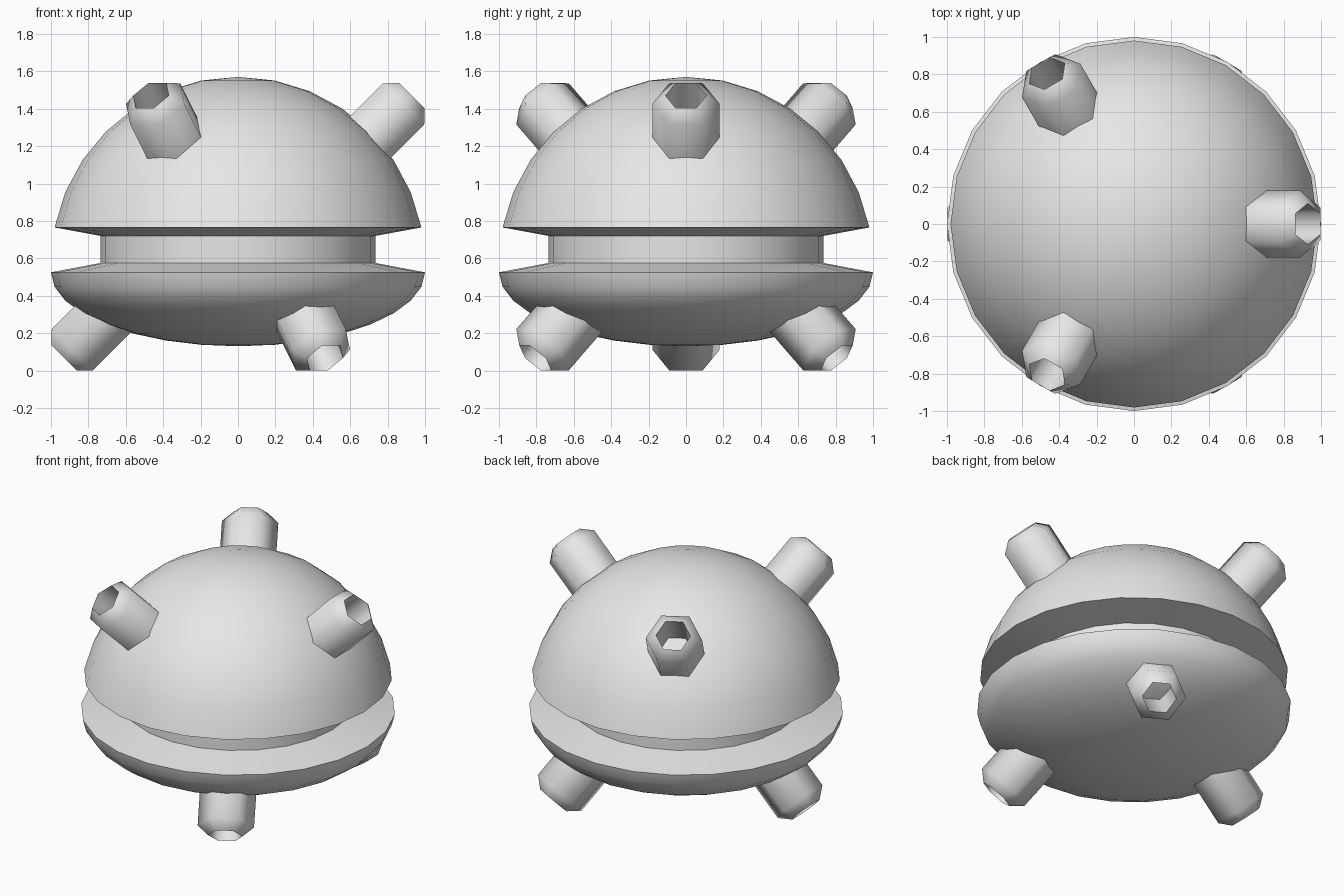
import bpy, bmesh, math
from mathutils import Vector

if "Cube" in bpy.data.objects:
    bpy.data.objects.remove(bpy.data.objects["Cube"])

grey = bpy.data.materials.new("light_grey")
grey.diffuse_color = (0.8, 0.8, 0.8, 1)
grey.use_nodes = True
grey.node_tree.nodes["Principled BSDF"].inputs["Base Color"].default_value = grey.diffuse_color


def revolve(name, rings, sides, origin, axis, start, smooth_angle):
    """Sweep (distance along axis, radius) rings around an axis."""
    axis, start = Vector(axis).normalized(), Vector(start).normalized()
    side = axis.cross(start)
    origin = Vector(origin)
    bm = bmesh.new()
    loops = []
    for d, r in rings:
        centre = origin + axis * d
        if r == 0:
            loops.append([bm.verts.new(centre)] * sides)
            continue
        angles = [math.tau * k / sides for k in range(sides)]
        loops.append([bm.verts.new(centre + r * (math.cos(a) * start + math.sin(a) * side))
                      for a in angles])
    for low, high in zip(loops, loops[1:]):
        for k in range(sides):
            n = (k + 1) % sides
            corners = list(dict.fromkeys((low[k], low[n], high[n], high[k])))
            bm.faces.new(corners)
    bmesh.ops.recalc_face_normals(bm, faces=bm.faces)
    mesh = bpy.data.meshes.new(name)
    bm.to_mesh(mesh)
    bm.free()
    mesh.materials.append(grey)
    obj = bpy.data.objects.new(name, mesh)
    bpy.context.collection.objects.link(obj)
    bpy.ops.object.select_all(action='DESELECT')
    obj.select_set(True)
    bpy.context.view_layer.objects.active = obj
    bpy.ops.object.shade_smooth_by_angle(angle=math.radians(smooth_angle))
    return obj


# Body: shallow bowl, recessed neck and round dome in one turned profile
step = math.pi / 16
bowl = [(0.525 - 0.395 * math.cos(i * step), math.sin(i * step)) for i in range(9)]
neck = [(0.575, 0.735), (0.72, 0.735)]
dome = [(0.57 + math.cos(i * step), math.sin(i * step)) for i in range(7, -1, -1)]
revolve("body", bowl + neck + dome, 24, (0, 0, 0), (0, 0, 1), (1, 0, 0), 40)

# Nozzles: chamfered hexagonal tubes with a deep bore, three above and three below
nozzle = [(-0.56, 0), (-0.56, 0.18), (-0.063, 0.18), (0, 0.11), (-0.52, 0.11), (-0.52, 0)]
for label, up, tip_z, first in (("upper", 1, 1.47, 0), ("lower", -1, 0.067, 60)):
    for i in range(3):
        a = math.radians(first + 120 * i)
        c, s = math.cos(a), math.sin(a)
        revolve(f"{label}_nozzle_{i + 1}", nozzle, 6, (0.93 * c, 0.93 * s, tip_z),
                (c, s, up), (-s, c, 0), 65)
